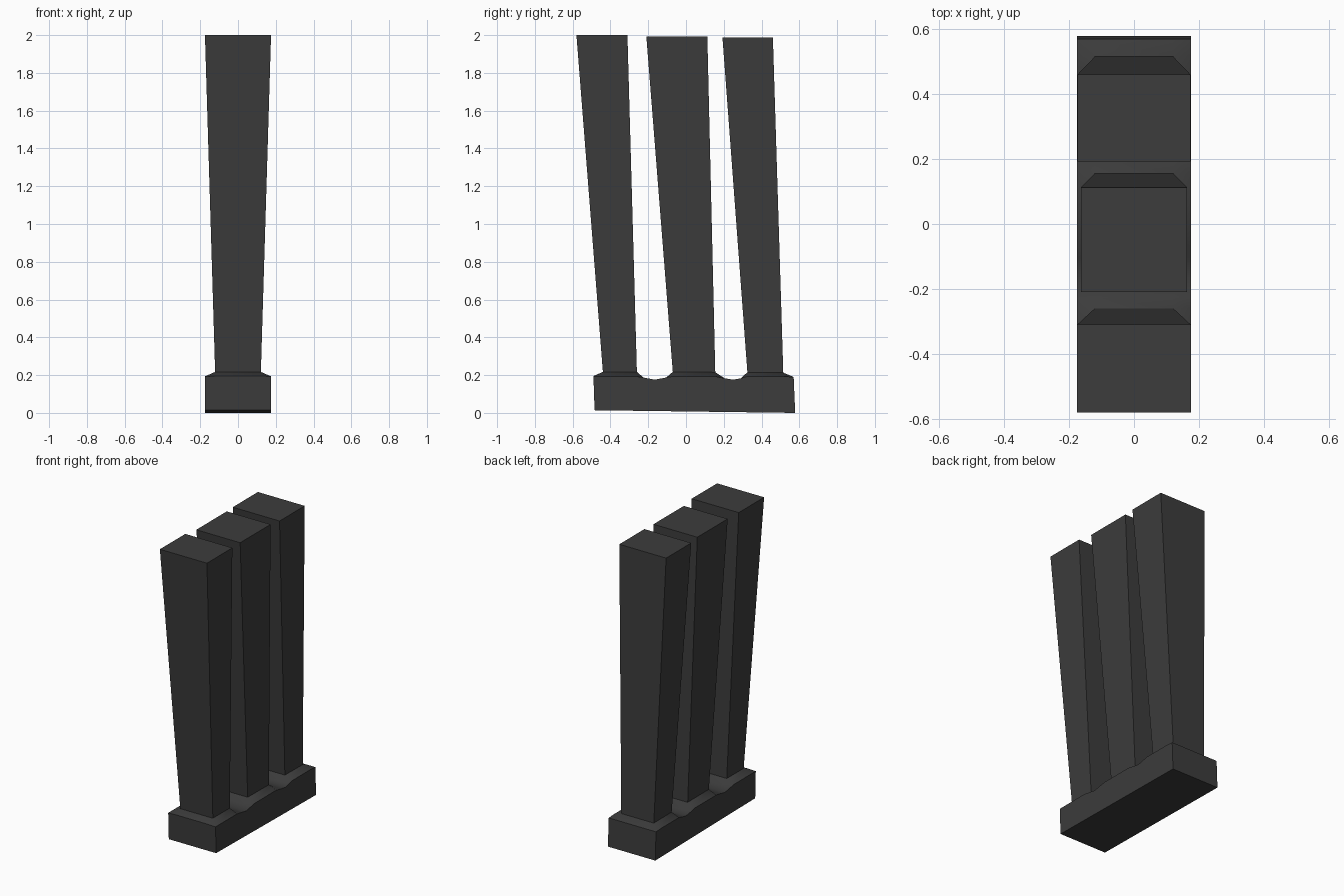
import bpy, bmesh, math

if "Cube" in bpy.data.objects:
    bpy.data.objects.remove(bpy.data.objects["Cube"])

mat = bpy.data.materials.new("dark_grey")
mat.diffuse_color = (0.045, 0.045, 0.045, 1)
mat.use_nodes = True
mat.node_tree.nodes["Principled BSDF"].inputs["Base Color"].default_value = mat.diffuse_color


def finish(name, bm):
    bmesh.ops.recalc_face_normals(bm, faces=bm.faces)
    mesh = bpy.data.meshes.new(name)
    bm.to_mesh(mesh)
    bm.free()
    mesh.materials.append(mat)
    obj = bpy.data.objects.new(name, mesh)
    bpy.context.collection.objects.link(obj)
    return obj


# Prongs: foot (y0, z0), (y1, z1), top (y0, y1), top z, top half width
prongs = [
    ((-0.44, 0.217), (-0.26, 0.217), (-0.58, -0.31), 2.0, 0.175),
    ((-0.07, 0.217), (0.155, 0.215), (-0.21, 0.113), 1.993, 0.163),
    ((0.325, 0.215), (0.515, 0.213), (0.193, 0.46), 1.988, 0.174),
]
FOOT, HALF = 0.121, 0.176

# Base profile along y: ends, prong feet and the two rounded valleys
stations = [
    (-0.49, 0.195), (-0.44, 0.217), (-0.26, 0.217),
    (-0.225, 0.187), (-0.165, 0.176), (-0.105, 0.187),
    (-0.07, 0.217), (0.155, 0.215),
    (0.205, 0.183), (0.25, 0.176), (0.29, 0.183),
    (0.325, 0.215), (0.515, 0.213), (0.57, 0.19),
]

# Base: lofted block with sloped shoulders, open under the prongs
bm = bmesh.new()
rings = []
last = len(stations) - 1
for i, (y, z) in enumerate(stations):
    by = -0.484 if i == 0 else 0.578 if i == last else y
    bz = 0.014 * (0.578 - by) / 1.062
    edge = min(z, 0.193)
    rings.append([bm.verts.new(p) for p in (
        (-HALF, by, bz), (HALF, by, bz), (HALF, y, edge),
        (FOOT, y, z), (-FOOT, y, z), (-HALF, y, edge))])
feet = {p[0][0] for p in prongs}
for i in range(last):
    for k in range(6):
        if k == 3 and stations[i][0] in feet:
            continue
        n = (k + 1) % 6
        bm.faces.new((rings[i][k], rings[i][n], rings[i + 1][n], rings[i + 1][k]))
bm.faces.new(rings[0])
bm.faces.new(rings[-1])
base = finish("base", bm)

# Three leaning prongs that widen upwards
objs = [base]
for i, ((y0, z0), (y1, z1), (t0, t1), zt, w) in enumerate(prongs):
    bm = bmesh.new()
    low = [bm.verts.new(p) for p in (
        (-FOOT, y0, z0), (FOOT, y0, z0), (FOOT, y1, z1), (-FOOT, y1, z1))]
    top = [bm.verts.new(p) for p in (
        (-w, t0, zt), (w, t0, zt), (w, t1, zt), (-w, t1, zt))]
    for k in range(4):
        n = (k + 1) % 4
        bm.faces.new((low[k], low[n], top[n], top[k]))
    bm.faces.new(top)
    objs.append(finish(f"prong_{i + 1}", bm))

# Smooth the valleys, keep the edges crisp
for o in objs:
    o.select_set(True)
bpy.context.view_layer.objects.active = base
bpy.ops.object.shade_smooth_by_angle(angle=math.radians(35))
